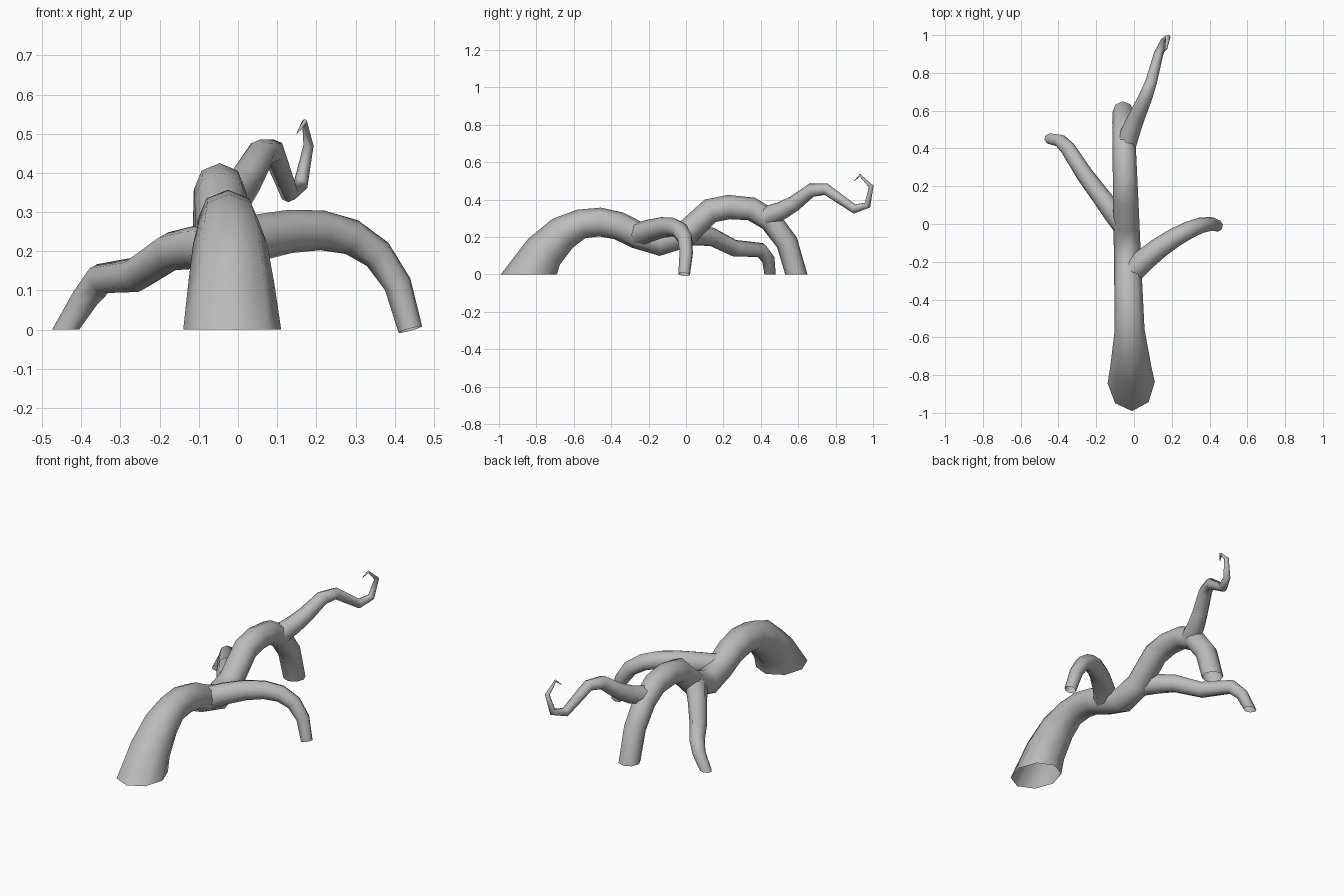
import bpy, bmesh, math
from mathutils import Vector
from mathutils.geometry import interpolate_bezier

cube = bpy.data.objects.get("Cube")
if cube:
    bpy.data.objects.remove(cube, do_unlink=True)

SIDES = 8
ANGLES = [math.tau * i / SIDES for i in range(SIDES)]

# Single bark colour
grey = (.5, .5, .5, 1)
bark = bpy.data.materials.new("grey_bark")
bark.use_nodes = True
bark.diffuse_color = grey
shader = bark.node_tree.nodes["Principled BSDF"]
shader.inputs["Base Color"].default_value = grey
shader.inputs["Roughness"].default_value = .8


def make_rings(path, start_radius, end_radius, flare):
    """Cross-sections along a path, tapering evenly, with a flare at the start.
    Where the path meets the ground the cross-section is cut level."""
    points = [Vector(p) for p in path]
    last = len(points) - 1
    up = Vector((0, 0, 1))
    rings = []
    for i, point in enumerate(points):
        before = (point - points[max(i - 1, 0)]).normalized()
        after = (points[min(i + 1, last)] - point).normalized()
        along = (before + after).normalized()
        up = (up - along * up.dot(along)).normalized()
        side = along.cross(up)
        radius = start_radius + (end_radius - start_radius) * i / last
        radius += flare * max(0, 1 - i / 3)
        ring = [point + radius * (math.cos(a) * up + math.sin(a) * side)
                for a in ANGLES]
        if point.z == 0:
            ring = [q - along * (q.z / along.z) for q in ring]
        rings.append(ring)
    return rings


def make_root(name, path, start_radius, end_radius, flare=0):
    """Open tube through the cross-sections of a path."""
    bm = bmesh.new()
    loops = [[bm.verts.new(q) for q in ring]
             for ring in make_rings(path, start_radius, end_radius, flare)]
    for near, far in zip(loops, loops[1:]):
        for i in range(SIDES):
            j = (i + 1) % SIDES
            bm.faces.new((near[i], near[j], far[j], far[i]))
    bmesh.ops.recalc_face_normals(bm, faces=bm.faces)
    mesh = bpy.data.meshes.new(name)
    bm.to_mesh(mesh)
    bm.free()
    mesh.materials.append(bark)
    root = bpy.data.objects.new(name, mesh)
    bpy.context.collection.objects.link(root)
    bpy.ops.object.select_all(action="DESELECT")
    root.select_set(True)
    bpy.context.view_layer.objects.active = root
    bpy.ops.object.shade_smooth_by_angle(angle=math.radians(60))


# Main root: two arches from front to back, drifting slightly sideways
arches = [
    (-.84, 0), (-.76, .12), (-.66, .22), (-.56, .27), (-.46, .28),
    (-.36, .26), (-.26, .21), (-.14, .17), (-.01, .21), (.13, .34),
    (.23, .36), (.35, .35), (.45, .29), (.54, .17), (.59, 0),
]
main_path = [(-.04 - .03 * y, y, z) for y, z in arches]
make_root("main_root", main_path, .085, .057, flare=.04)

# Left side root: one smooth arch down to the ground
left_path = interpolate_bezier(
    Vector((-.03, -.27, .21)), Vector((.15, -.08, .27)),
    Vector((.39, .04, .32)), Vector((.44, -.01, 0)), SIDES)
make_root("left_root", left_path, .065, .032)

# Right side root: steps down to the ground
right_path = [
    (-.06, 0, .21), (-.11, .06, .21), (-.17, .14, .2),
    (-.26, .26, .14), (-.35, .4, .13), (-.39, .44, .08), (-.44, .45, 0),
]
make_root("right_root", right_path, .06, .03)

# Back root: rises, dips and curls to a point
curl_path = [
    (-.04, .43, .31), (-.01, .51, .34), (.02, .58, .38), (.06, .67, .45),
    (.09, .75, .455), (.13, .9, .35), (.16, .97, .37), (.18, .99, .47),
    (.17, .93, .53), (.15, .9, .5),
]
make_root("curled_root", curl_path, .055, .001)
